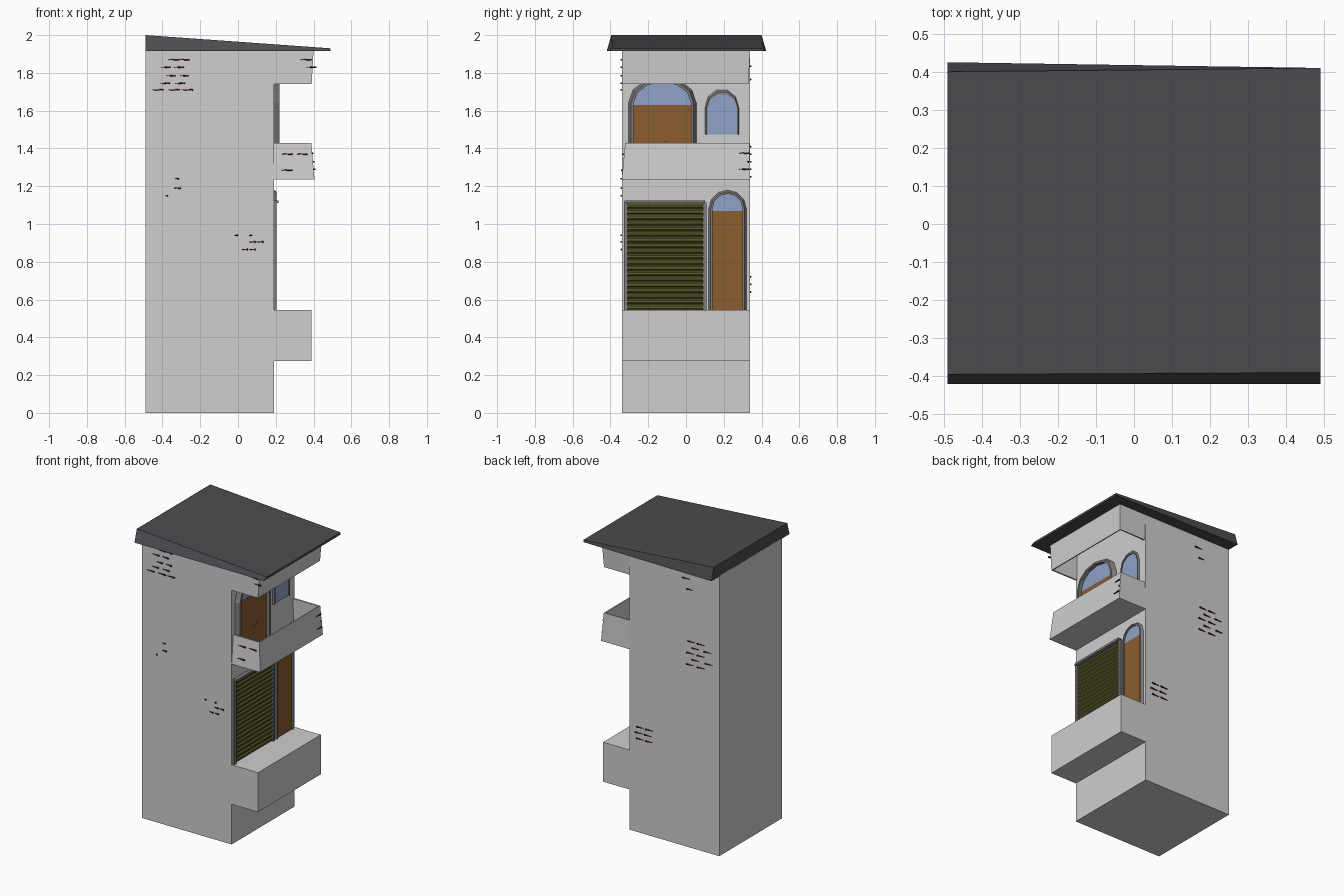
import bpy, bmesh, math

if "Cube" in bpy.data.objects:
    bpy.data.objects.remove(bpy.data.objects["Cube"])

def mat(name, rgb):
    m = bpy.data.materials.new(name)
    m.diffuse_color = (*rgb, 1)
    m.use_nodes = True
    m.node_tree.nodes["Principled BSDF"].inputs["Base Color"].default_value = m.diffuse_color
    return m

WALL = mat("plaster_grey", (0.62, 0.62, 0.62))
ROOF = mat("roof_charcoal", (0.072, 0.072, 0.08))
FRAME = mat("frame_grey", (0.2, 0.2, 0.2))
WOOD = mat("door_brown", (0.26, 0.11, 0.03))
GLASS = mat("glass_blue", (0.28, 0.36, 0.58))
OLIVE = mat("shutter_olive", (0.11, 0.11, 0.026))
BRICK = mat("brick_dark_red", (0.09, 0.012, 0.012))

def make(name, verts, faces, m):
    me = bpy.data.meshes.new(name)
    me.from_pydata(verts, [], faces)
    bm = bmesh.new()
    bm.from_mesh(me)
    bmesh.ops.recalc_face_normals(bm, faces=bm.faces)
    bm.to_mesh(me)
    bm.free()
    me.materials.append(m)
    ob = bpy.data.objects.new(name, me)
    bpy.context.collection.objects.link(ob)
    return ob

# bottom, top, -y side, +x side, +y side, -x side
HEX = [(3, 2, 1, 0), (4, 5, 6, 7), (0, 1, 5, 4), (1, 2, 6, 5), (2, 3, 7, 6), (3, 0, 4, 7)]

def ring(x0, x1, y0, y1, z0, z1=None):
    z1 = z0 if z1 is None else z1
    return [(x0, y0, z0), (x1, y0, z1), (x1, y1, z1), (x0, y1, z0)]

def block(name, low, high, m, skip=()):
    return make(name, low + high, [f for i, f in enumerate(HEX) if i not in skip], m)

def box(name, x0, x1, y0, y1, z0, z1, m):
    return block(name, ring(x0, x1, y0, y1, z0), ring(x0, x1, y0, y1, z1), m)

def arch(y0, y1, z0, spring, top, n=6):
    c, r = (y0 + y1) / 2, (y1 - y0) / 2
    pts = [(y0, z0)]
    for i in range(n + 1):
        a = math.pi * (1 - i / n)
        pts.append((c + r * math.cos(a), spring + (top - spring) * math.sin(a)))
    return pts + [(y1, z0)]

def plate(name, pts, x0, x1, m):
    n = len(pts)
    v = [(x, y, z) for x in (x0, x1) for y, z in pts]
    f = [tuple(range(n)), tuple(range(n, 2 * n))]
    f += [(i, (i + 1) % n, (i + 1) % n + n, i + n) for i in range(n)]
    return make(name, v, f, m)

def arch_frame(name, outer, inner, x0, x1):
    # arched band with a sloped outer edge, open at the sill
    n = len(outer)
    mid = [((a[0] + b[0]) / 2, (a[1] + b[1]) / 2) for a, b in zip(outer, inner)]
    loops = [(outer, x0), (mid, x1), (inner, x1), (inner, x0)]
    v = [(x, y, z) for pts, x in loops for y, z in pts]
    f = [(k * n + i, k * n + i + 1, (k + 1) % 4 * n + i + 1, (k + 1) % 4 * n + i)
         for k in range(4) for i in range(n - 1)]
    f += [tuple(k * n + e for k in range(4)) for e in (0, n - 1)]
    return make(name, v, f, FRAME)

# tower and solid lower ledge
W = 0.19
box("tower_body", -0.49, W, -0.34, 0.34, 0, 1.92, WALL)
box("lower_ledge", W, 0.39, -0.34, 0.34, 0.275, 0.545, WALL)

# hollow balcony (open above) and hollow canopy (open below)
balcony = block("balcony", ring(W, 0.405, -0.34, 0.34, 1.235),
                ring(W, 0.388, -0.322, 0.335, 1.43), WALL, (1, 5))
canopy = block("canopy", ring(W, 0.39, -0.34, 0.33, 1.74),
               ring(W, 0.40, -0.34, 0.34, 1.92), WALL, (0, 1, 5))
for ob in (balcony, canopy):
    s = ob.modifiers.new("thickness", 'SOLIDIFY')
    s.thickness = 0.012
    s.offset = -1

# sloping roof slab
low = [(-0.49, -0.42, 1.915), (0.49, -0.42, 1.915), (0.49, 0.41, 1.915), (-0.49, 0.425, 1.915)]
high = [(-0.49, -0.395, 2.0), (0.49, -0.39, 1.93), (0.49, 0.41, 1.93), (-0.49, 0.40, 2.0)]
block("roof", low, high, ROOF)

# arched doors: wood leaf, glass fanlight, frame
def door(name, y0, y1, z0, split, spring, top, depth):
    t = 0.02 if depth < 0.02 else 0.028
    inner = arch(y0 + t, y1 - t, z0, spring, top - t)
    arch_frame(name + "_frame", arch(y0, y1, z0, spring, top), inner, W, W + depth)
    box(name + "_leaf", W, W + 0.006, y0 + t, y1 - t, z0, split, WOOD)
    plate(name + "_fanlight", [(y, max(z, split)) for y, z in inner], W, W + 0.005, GLASS)

door("lower_door", 0.12, 0.32, 0.545, 1.07, 1.08, 1.18, 0.015)
door("upper_door", -0.305, 0.055, 1.247, 1.63, 1.64, 1.78, 0.03)
box("upper_door_knob", W, W + 0.02, -0.115, -0.095, 1.42, 1.437, FRAME)

# small arched window
pane = arch(0.115, 0.27, 1.475, 1.615, 1.69, 5)
plate("window_pane", pane, W, W + 0.005, GLASS)
arch_frame("window_frame", arch(0.10, 0.28, 1.475, 1.615, 1.715, 5), pane, W, W + 0.012)

# roller shutter: a profile of rounded slats
N, Z0, Z1 = 19, 0.545, 1.11
pitch = (Z1 - Z0) / N
prof = [(W, Z0)]
for i in range(N):
    for x, t in ((0.001, 0.05), (0.009, 0.3), (0.009, 0.7), (0.001, 0.95)):
        prof.append((W + x, Z0 + (i + t) * pitch))
prof.append((W, Z1))
n = len(prof)
v = [(x, y, z) for y in (-0.312, 0.092) for x, z in prof]
make("shutter", v, [(i, i + 1, n + i + 1, n + i) for i in range(n - 1)], OLIVE)
for y in (-0.328, 0.09):
    box("shutter_side_rail", W, W + 0.015, y, y + 0.018, Z0, 1.115, FRAME)
box("shutter_top_rail", W, W + 0.025, -0.325, 0.10, 1.11, 1.125, FRAME)

# exposed bricks: thin tapered wedges on the walls
def brick(side, a, b, z, d):
    h, out = 0.005, 0.008
    pts = [(a, -0.003, z - 0.002), (b, -0.003, z - h), (b, -0.003, z + h), (a, -0.003, z + 0.002),
           (a + 0.004, out * 0.4, z), (b - 0.004, out, z - h * 0.7),
           (b - 0.004, out, z + h * 0.7), (a + 0.004, out * 0.4, z + 0.001)]
    place = {"front": lambda u, o, w: (u, -d - o, w),
             "back": lambda u, o, w: (u, d + o, w),
             "right": lambda u, o, w: (d + o, u, w)}[side]
    make(side + "_brick", [place(*p) for p in pts], HEX, BRICK)

# rows: height, then start of each brick and its length
FRONT = [(1.87, 0.06, -0.37, -0.315, 0.33), (1.83, 0.055, -0.41, -0.34, 0.36),
         (1.785, 0.05, -0.38, -0.31), (1.745, 0.055, -0.415, -0.335),
         (1.71, 0.062, -0.455, -0.37, -0.30), (1.24, 0.025, -0.335), (1.19, 0.04, -0.34),
         (1.15, 0.015, -0.385), (0.94, 0.02, -0.02, 0.055), (0.905, 0.038, 0.055, 0.097),
         (0.865, 0.035, 0.02, 0.06)]
BACK = [(1.835, 0.06, -0.27), (1.765, 0.05, -0.29), (1.41, 0.06, -0.31, -0.38),
        (1.37, 0.06, -0.34, -0.43), (1.33, 0.06, -0.30, -0.38), (1.29, 0.06, -0.34, -0.44),
        (1.25, 0.06, -0.30, -0.38), (0.72, 0.06, 0.08, 0.01), (0.68, 0.06, 0.09, 0.02),
        (0.64, 0.06, 0.08, 0.01)]
for side, rows in (("front", FRONT), ("back", BACK)):
    for z, length, *starts in rows:
        for a in starts:
            brick(side, a, a + length, z, 0.34)
for a, z in ((0.23, 1.37), (0.31, 1.37), (0.23, 1.285)):
    brick("front", a, a + 0.06, z, 0.328 if z > 1.3 else 0.336)
for z, d in ((1.375, 0.393), (1.33, 0.397), (1.29, 0.401)):
    brick("right", 0.28 if z != 1.33 else 0.32, 0.335, z, d)
